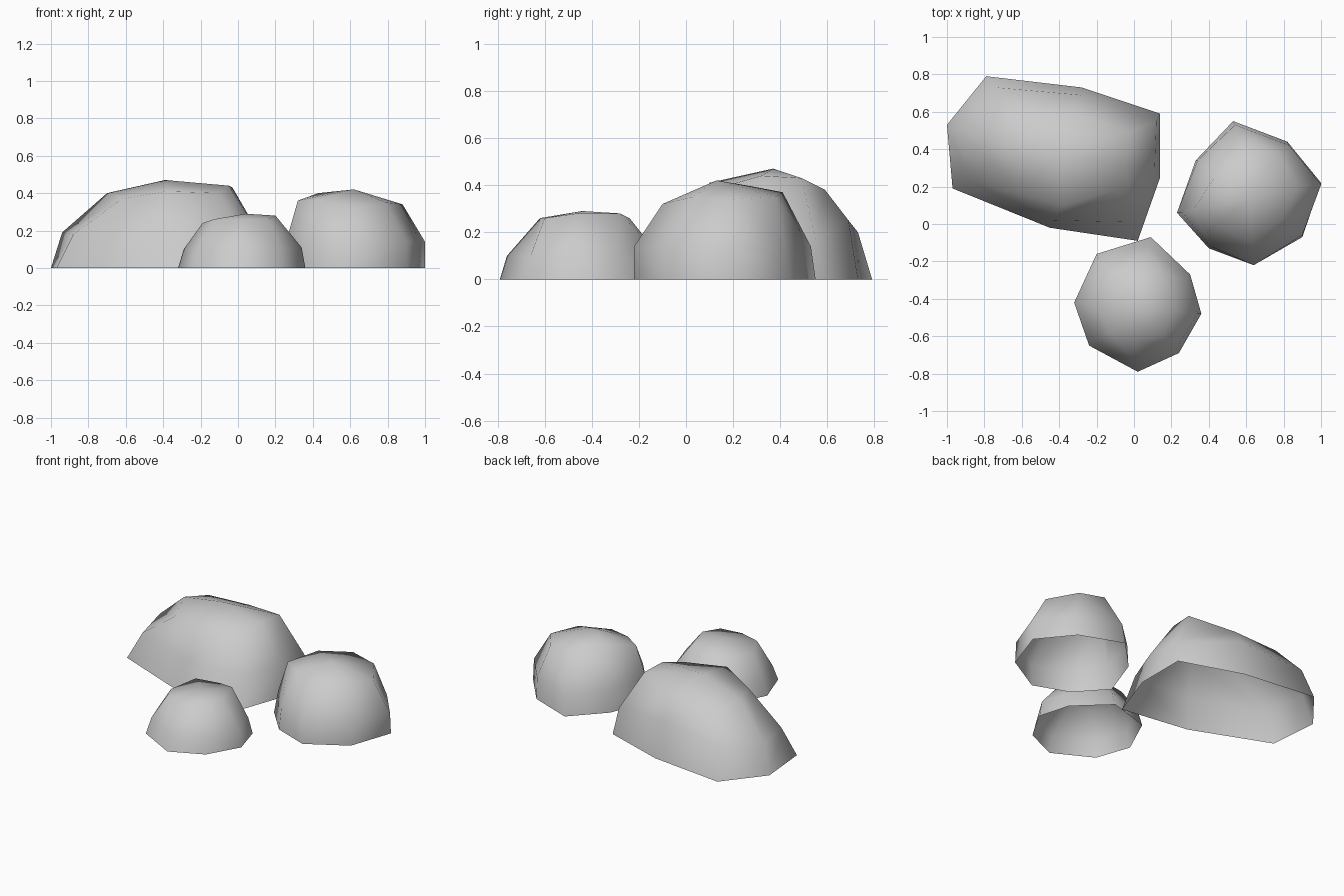
import bpy, bmesh


def rock(name, base, mid, top, apex):
    """Open-bottomed boulder: three 8-point rings bridged together and closed by a peak."""
    bm = bmesh.new()
    rings = [[bm.verts.new((p[0], p[1], p[2] if len(p) > 2 else 0)) for p in ring]
             for ring in (base, mid, top)]
    for low, high in zip(rings, rings[1:]):
        for i in range(8):
            j = (i + 1) % 8
            bm.faces.new((low[i], low[j], high[j], high[i]))
    peak = bm.verts.new(apex)
    for i in range(8):
        bm.faces.new((rings[2][i], rings[2][(i + 1) % 8], peak))
    bmesh.ops.recalc_face_normals(bm, faces=bm.faces)
    # outward facing even though the underside is open
    if sum(f.normal.z * f.calc_area() for f in bm.faces) < 0:
        bmesh.ops.reverse_faces(bm, faces=bm.faces)
    for f in bm.faces:
        f.smooth = True
    mesh = bpy.data.meshes.new(name)
    bm.to_mesh(mesh)
    bm.free()
    obj = bpy.data.objects.new(name, mesh)
    bpy.context.collection.objects.link(obj)
    return obj


# Long boulder at the back left
rock("large_rock",
     [(-1, .53), (-.97, .19), (-.45, -.02), (.02, -.09),
      (.14, .25), (.14, .59), (-.28, .73), (-.79, .79)],
     [(-.94, .5, .19), (-.88, .23, .18), (-.43, .02, .2), (0, .01, .2),
      (.11, .28, .19), (.12, .55, .17), (-.29, .69, .25), (-.74, .73, .2)],
     [(-.7, .42, .4), (-.62, .21, .37), (-.38, .1, .41), (-.1, .18, .4),
      (-.05, .32, .44), (-.03, .49, .43), (-.32, .59, .38), (-.64, .6, .36)],
     (-.39, .37, .47))

# Tall round boulder on the right
rock("medium_rock",
     [(.23, .06), (.33, .34), (.53, .55), (.82, .44),
      (1, .22), (.9, -.07), (.64, -.22), (.4, -.13)],
     [(.26, .06, .15), (.34, .34, .15), (.54, .53, .14), (.83, .42, .14),
      (1, .21, .14), (.9, -.06, .14), (.64, -.22, .14), (.41, -.12, .14)],
     [(.32, .08, .36), (.43, .25, .4), (.58, .41, .37), (.76, .38, .35),
      (.88, .2, .34), (.79, .03, .35), (.63, -.1, .32), (.44, 0, .36)],
     (.62, .13, .42))

# Low small boulder at the front
rock("small_rock",
     [(-.32, -.42), (-.2, -.16), (.09, -.07), (.3, -.27),
      (.36, -.48), (.24, -.69), (.02, -.79), (-.24, -.65)],
     [(-.29, -.42, .1), (-.19, -.19, .11), (.08, -.12, .11), (.28, -.29, .11),
      (.34, -.48, .11), (.23, -.66, .1), (.02, -.76, .1), (-.22, -.62, .1)],
     [(-.19, -.45, .24), (-.13, -.27, .26), (.04, -.24, .26), (.15, -.28, .28),
      (.2, -.46, .28), (.16, -.6, .26), (.01, -.62, .26), (-.13, -.58, .26)],
     (.04, -.44, .29))
